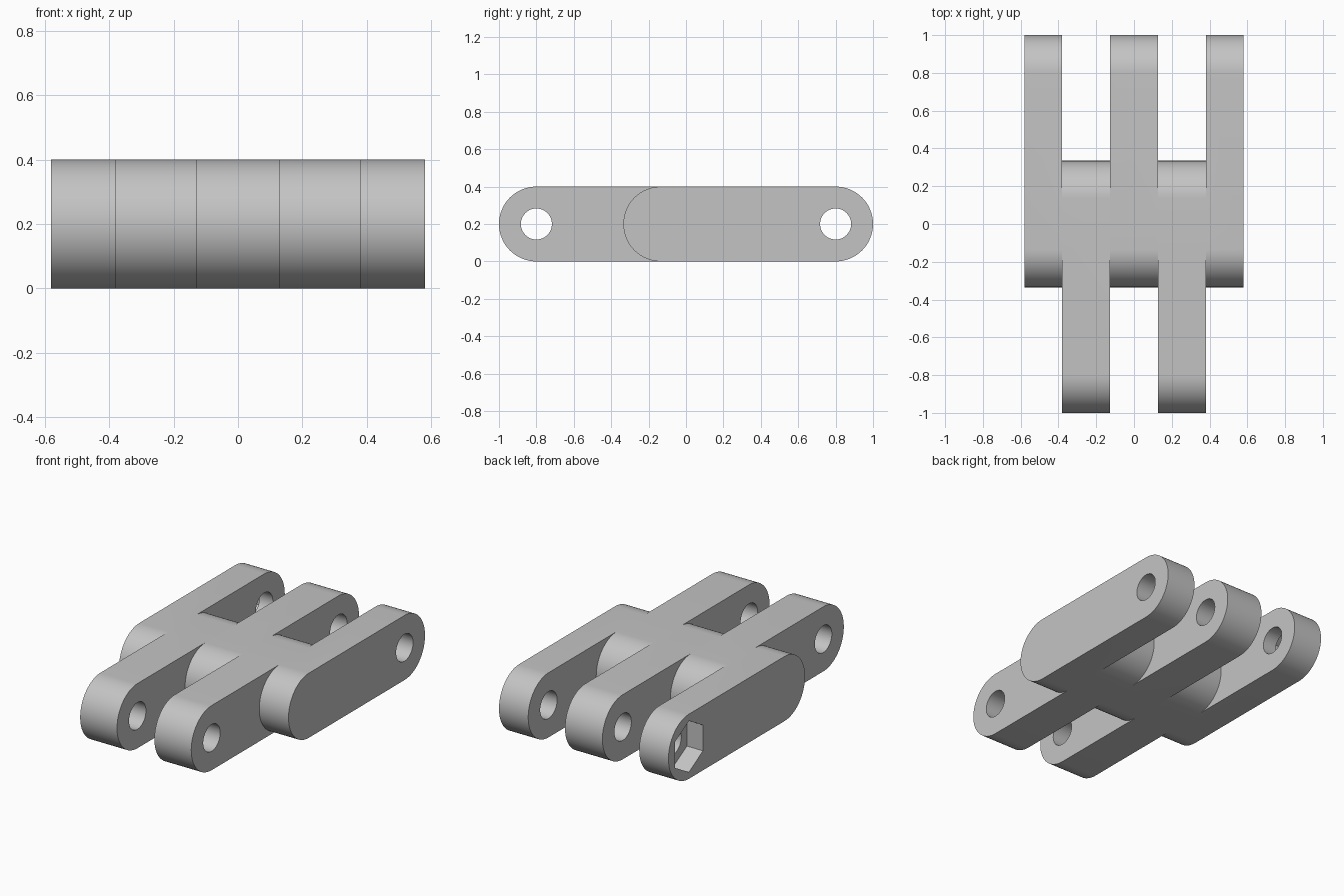
import bpy
import bmesh
import math
from mathutils import Matrix

cube = bpy.data.objects.get("Cube")
if cube:
    bpy.data.objects.remove(cube)

R = 0.2          # half height and end radius of each bar
PIVOT = 0.8      # distance of the pin holes from the middle
INNER = 0.335    # how far a bar reaches past the middle
HOLE_R = 0.083
NUT_R = 0.159
NUT_DEPTH = 0.11

grey = bpy.data.materials.new("plain grey")
grey.use_nodes = True
colour = (0.55, 0.55, 0.55, 1)
grey.diffuse_color = colour
grey.node_tree.nodes["Principled BSDF"].inputs["Base Color"].default_value = colour


def add_object(name, bm):
    bmesh.ops.recalc_face_normals(bm, faces=bm.faces)
    mesh = bpy.data.meshes.new(name)
    bm.to_mesh(mesh)
    bm.free()
    mesh.materials.append(grey)
    obj = bpy.data.objects.new(name, mesh)
    bpy.context.collection.objects.link(obj)
    return obj


def bar(name, x0, x1, direction, steps=32):
    """Round-ended bar whose long end points along direction * y."""
    bm = bmesh.new()
    verts = []
    for centre, start in ((PIVOT, -math.pi / 2), (R - INNER, math.pi / 2)):
        for i in range(steps + 1):
            a = start + math.pi * i / steps
            y = centre + R * math.cos(a)
            verts.append(bm.verts.new((x0, direction * y, R + R * math.sin(a))))
    face = bm.faces.new(verts)
    extruded = bmesh.ops.extrude_face_region(bm, geom=[face])["geom"]
    moved = [v for v in extruded if isinstance(v, bmesh.types.BMVert)]
    bmesh.ops.translate(bm, verts=moved, vec=(x1 - x0, 0, 0))
    return add_object(name, bm)


def pin_cutter(name, x0, x1, y, radius, sides):
    """Prism along x used to cut a hole or pocket."""
    bm = bmesh.new()
    place = Matrix.Translation(((x0 + x1) / 2, y, R)) @ Matrix.Rotation(math.pi / 2, 4, 'Y')
    bmesh.ops.create_cone(bm, cap_ends=True, segments=sides, radius1=radius,
                          radius2=radius, depth=x1 - x0, matrix=place)
    # a six-sided pocket stands with a corner at the top
    if sides == 6:
        top = max(v.co.z for v in bm.verts)
        if top < R + radius * 0.95:
            bmesh.ops.rotate(bm, verts=bm.verts, cent=(0, y, R),
                             matrix=Matrix.Rotation(math.pi / 6, 3, 'X'))
    return add_object(name, bm)


def combine(target, others, operation):
    for other in others:
        mod = target.modifiers.new(other.name, 'BOOLEAN')
        mod.operation = operation
        mod.solver = 'EXACT'
        mod.object = other


# Three knuckles point back, two fingers point forward
body = bar("hinge_link", -0.128, 0.128, 1)
parts = []
for side, s in (("left", 1), ("right", -1)):
    parts.append(bar(side + "_finger", *sorted((s * 0.128, s * 0.38)), -1))
    parts.append(bar(side + "_knuckle", *sorted((s * 0.38, s * 0.58)), 1))

# Pin holes through every bar, nut pocket on one outer side
cutters = [
    pin_cutter("back_pin_hole", -0.8, 0.8, PIVOT, HOLE_R, 48),
    pin_cutter("front_pin_hole", -0.8, 0.8, -PIVOT, HOLE_R, 48),
    pin_cutter("nut_pocket", -0.7, NUT_DEPTH - 0.58, PIVOT, NUT_R, 6),
]
combine(body, parts, 'UNION')
combine(body, cutters, 'DIFFERENCE')

# Bake the joined shape, then drop the helpers
depsgraph = bpy.context.evaluated_depsgraph_get()
joined = bpy.data.meshes.new_from_object(body.evaluated_get(depsgraph))
body.modifiers.clear()
body.data = joined
for helper in parts + cutters:
    bpy.data.objects.remove(helper)
joined.materials.clear()
joined.materials.append(grey)
for poly in joined.polygons:
    poly.material_index = 0

bpy.ops.object.select_all(action='DESELECT')
body.select_set(True)
bpy.context.view_layer.objects.active = body
bpy.ops.object.shade_smooth_by_angle(angle=math.radians(30))
